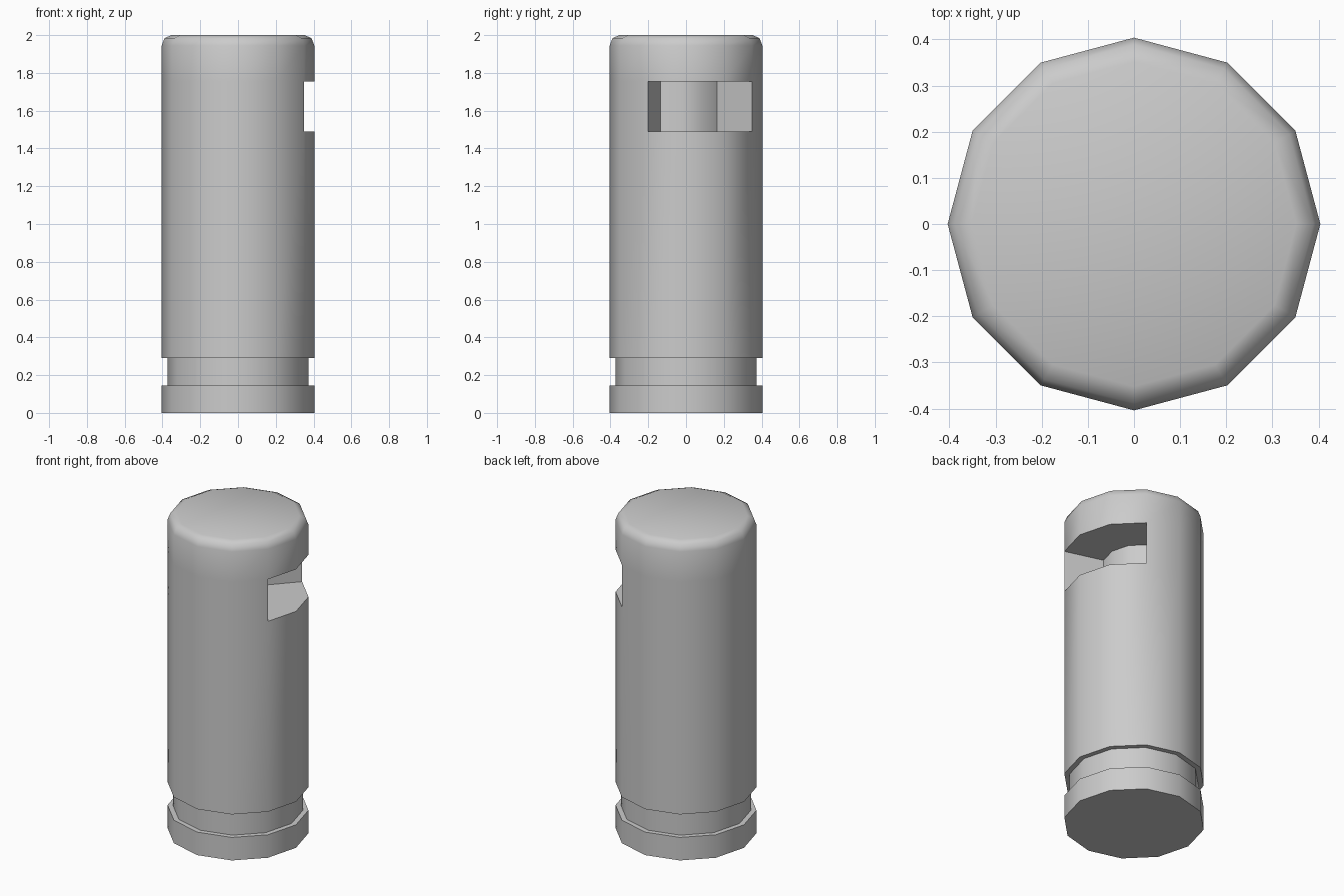
import bpy, bmesh
from math import cos, sin, pi, radians
from mathutils import Vector

if "Cube" in bpy.data.objects:
    bpy.data.objects.remove(bpy.data.objects["Cube"])

SIDES = 12
Z_LOW, Z_HIGH = 1.49, 1.755          # slot height range
SLOT = [11, 0, 1, 2]                 # corner columns spanned by the slot

# Outline: base collar, groove, shaft, rounded top
profile = [(0.404, 0), (0.404, 0.145), (0.373, 0.145), (0.373, 0.29), (0.404, 0.29),
           (0.404, Z_LOW), (0.404, Z_HIGH), (0.404, 1.945), (0.389, 1.984), (0.352, 2.0)]

bm = bmesh.new()
rings = [[bm.verts.new((r * cos(2 * pi * i / SIDES), r * sin(2 * pi * i / SIDES), z))
          for i in range(SIDES)] for r, z in profile]

# Side walls, leaving the slot open
for k in range(len(rings) - 1):
    a, b = rings[k], rings[k + 1]
    for i in range(SIDES):
        if profile[k][1] == Z_LOW and i in SLOT[:-1]:
            continue
        j = (i + 1) % SIDES
        bm.faces.new((a[i], a[j], b[j], b[i]))
bm.faces.new(rings[0][::-1])
bm.faces.new(rings[-1])

# Slot pocket: the opening pushed inward and narrowed
low = [rings[5][i] for i in SLOT]
high = [rings[6][i] for i in SLOT]


def pushed(v):
    return bm.verts.new(Vector((0.545 * v.co.x - 0.078, 0.545 * v.co.y - 0.026, v.co.z)))


low_in = [pushed(v) for v in low]
high_in = [pushed(v) for v in high]
for i in range(3):
    bm.faces.new((low_in[i], low_in[i + 1], high_in[i + 1], high_in[i]))
    bm.faces.new((low[i], low[i + 1], low_in[i + 1], low_in[i]))
    bm.faces.new((high[i], high_in[i], high_in[i + 1], high[i + 1]))
for i in (0, 3):
    bm.faces.new((low[i], low_in[i], high_in[i], high[i]))

bmesh.ops.recalc_face_normals(bm, faces=bm.faces)
mesh = bpy.data.meshes.new("slotted_pin")
bm.to_mesh(mesh)
bm.free()
pin = bpy.data.objects.new("slotted_pin", mesh)
bpy.context.collection.objects.link(pin)

# Smooth shaft, sharp groove and slot edges
bpy.context.view_layer.objects.active = pin
pin.select_set(True)
bpy.ops.object.shade_smooth_by_angle(angle=radians(50))
